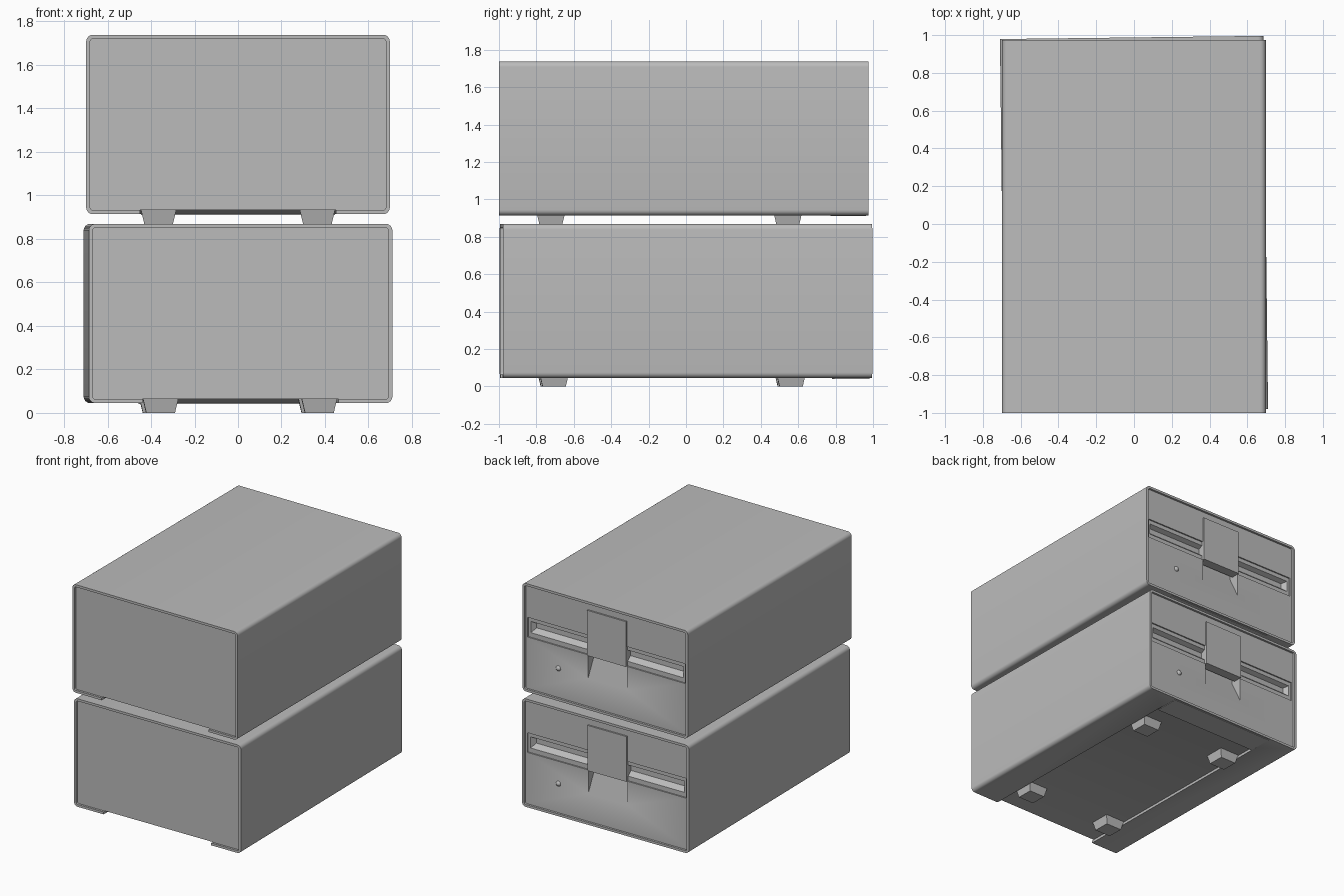
import bpy, bmesh, math
from mathutils import Matrix

cube = bpy.data.objects.get("Cube")
if cube:
    bpy.data.objects.remove(cube, do_unlink=True)

grey = bpy.data.materials.new("warm_grey_metal")
grey.use_nodes = True
COLOR = (0.5, 0.5, 0.5, 1)
grey.diffuse_color = COLOR
grey.node_tree.nodes["Principled BSDF"].inputs["Base Color"].default_value = COLOR

W, D = 0.698, 0.9875         # half width and half depth of a case
Z0, Z1 = 0.045, 0.869        # underside and top of a case
RIM, INSET = 0.018, 0.016    # case edge width, panel recess
FACE = D - INSET             # drive face plane


def rounded(y, hw, z0, z1, r, steps=6):
    """Rounded rectangle standing in the xz plane."""
    pts = []
    corners = [(hw - r, z1 - r), (r - hw, z1 - r), (r - hw, z0 + r), (hw - r, z0 + r)]
    for k, (cx, cz) in enumerate(corners):
        for i in range(steps + 1):
            a = math.pi / 2 * (k + i / steps)
            pts.append((cx + r * math.cos(a), y, cz + r * math.sin(a)))
    return pts


def upright(y, x0, x1, z0, z1):
    return [(x0, y, z0), (x1, y, z0), (x1, y, z1), (x0, y, z1)]


def flat(z, cx, cy, hx, hy):
    return [(cx - hx, cy - hy, z), (cx + hx, cy - hy, z),
            (cx + hx, cy + hy, z), (cx - hx, cy + hy, z)]


def finish(name, bm):
    bmesh.ops.recalc_face_normals(bm, faces=bm.faces)
    mesh = bpy.data.meshes.new(name)
    bm.to_mesh(mesh)
    bm.free()
    mesh.materials.append(grey)
    ob = bpy.data.objects.new(name, mesh)
    bpy.context.collection.objects.link(ob)
    return ob


def loft(name, rings):
    """Skin a row of matching rings and close both ends."""
    bm = bmesh.new()
    loops = [[bm.verts.new(p) for p in ring] for ring in rings]
    n = len(loops[0])
    for a, b in zip(loops, loops[1:]):
        for i in range(n):
            j = (i + 1) % n
            bm.faces.new((a[i], a[j], b[j], b[i]))
    bm.faces.new(loops[0])
    bm.faces.new(loops[-1])
    return finish(name, bm)


def activate(ob):
    bpy.ops.object.select_all(action='DESELECT')
    ob.select_set(True)
    bpy.context.view_layer.objects.active = ob


def cut(ob, cutter):
    cutter.hide_render = True
    mod = ob.modifiers.new("cut", 'BOOLEAN')
    mod.operation = 'DIFFERENCE'
    mod.solver = 'EXACT'
    mod.object = cutter
    activate(ob)
    bpy.ops.object.modifier_apply(modifier=mod.name)
    bpy.data.objects.remove(cutter, do_unlink=True)


# Case: rounded sleeve with a recessed panel at each end
def outer(y):
    return rounded(y, W, Z0, Z1, 0.03)


def inner(y):
    return rounded(y, W - RIM, Z0 + RIM, Z1 - RIM, 0.013)


case = loft("case", [inner(-FACE), inner(-D), outer(-D), outer(D), inner(D), inner(FACE)])

# Open channel between the bottom lips, ramping down behind the drive face
CH = 0.45
ceiling = Z0 + 0.02
cut(case, loft("channel_cutter", [
    [(x, -D - 0.1, Z0 - 0.1), (x, 0.83, Z0 - 0.1), (x, 0.83, Z0), (x, 0.79, ceiling),
     (x, -D - 0.1, ceiling)] for x in (-CH, CH)]))

# Disk slot: shallow band with a tapered groove inside
cut(case, loft("band_cutter", [upright(y, -0.665, 0.665, Z0 + 0.41, Z0 + 0.56)
                               for y in (FACE - 0.01, D + 0.05)]))
cut(case, loft("slot_cutter", [
    upright(FACE - 0.045, -0.62, 0.62, Z0 + 0.475, Z0 + 0.515),
    upright(FACE - 0.01, -0.645, 0.645, Z0 + 0.445, Z0 + 0.53),
    upright(FACE, -0.645, 0.645, Z0 + 0.445, Z0 + 0.53)]))

# Finger scoop sloping inward under the latch
LX0, LX1 = -0.172, 0.155
cut(case, loft("scoop_cutter", [
    [(x, FACE + 0.005, Z0 + 0.22), (x, FACE + 0.005, Z0 + 0.43),
     (x, FACE - 0.085, Z0 + 0.43), (x, FACE - 0.085, Z0 + 0.40)] for x in (LX0, LX1)]))
activate(case)
bpy.ops.object.shade_smooth_by_angle(angle=math.radians(30))
parts = [case]

# Latch door across the slot
parts.append(loft("latch_door", [upright(y, LX0, LX1, Z0 + 0.41, Z0 + 0.755)
                                 for y in (FACE - 0.06, FACE + 0.012)]))

# Strip joining the bottom lips under the drive face
parts.append(loft("bottom_strip", [flat(z, 0, 0.88, CH - 0.005, 0.095)
                                   for z in (Z0 - 0.004, Z0 + 0.002)]))

# Indicator light
bm = bmesh.new()
bmesh.ops.create_uvsphere(bm, u_segments=16, v_segments=10, radius=0.021,
                          matrix=Matrix.Translation((0.405, FACE - 0.006, Z0 + 0.24)))
lamp = finish("indicator_light", bm)
activate(lamp)
bpy.ops.object.shade_smooth()
parts.append(lamp)

# Tapered feet
for x in (-0.365, 0.365):
    for y in (-0.71, 0.557):
        parts.append(loft("foot", [flat(0, x, y, 0.066, 0.062),
                                   flat(ceiling + 0.003, x, y, 0.082, 0.078)]))

# Second unit stacked on top; the lower one sits slightly turned
for ob in parts:
    top = ob.copy()
    top.name = "upper_" + ob.name
    bpy.context.collection.objects.link(top)
    top.location = (0, -0.0125, Z1)
    ob.name = "lower_" + ob.name
    ob.rotation_euler.z = 0.012
